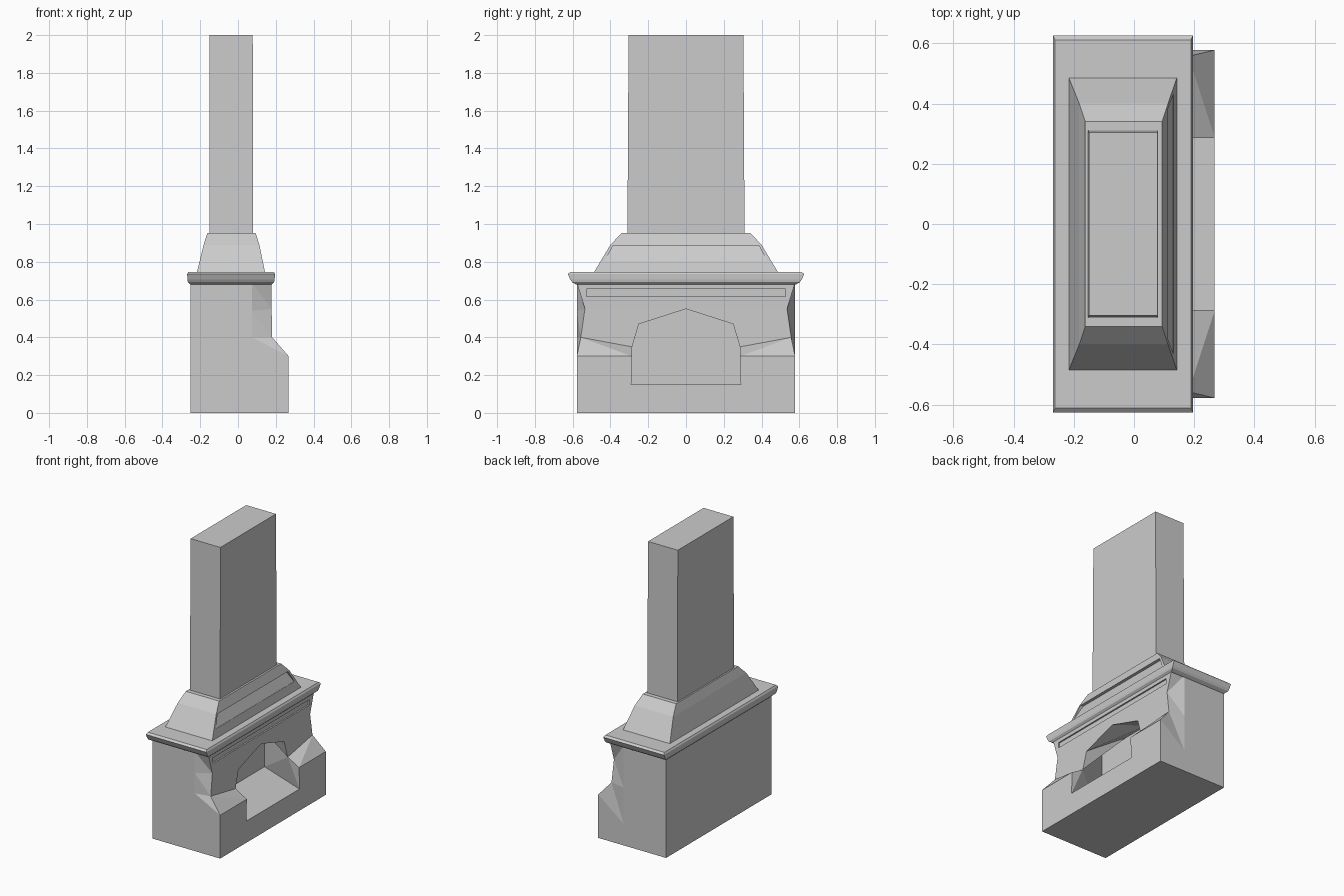
import bpy, bmesh

if "Cube" in bpy.data.objects:
    bpy.data.objects.remove(bpy.data.objects["Cube"])


def loft(name, rings):
    """Solid skinned through matching closed rings of points."""
    bm = bmesh.new()
    loops = [[bm.verts.new(p) for p in r] for r in rings]
    n = len(loops[0])
    for a, b in zip(loops, loops[1:]):
        for i in range(n):
            j = (i + 1) % n
            bm.faces.new((a[i], a[j], b[j], b[i]))
    bm.faces.new(loops[0])
    bm.faces.new(loops[-1])
    bmesh.ops.recalc_face_normals(bm, faces=bm.faces)
    # split bent quads so every facet is flat
    bmesh.ops.connect_verts_nonplanar(bm, angle_limit=0.01, faces=bm.faces)
    me = bpy.data.meshes.new(name)
    bm.to_mesh(me)
    bm.free()
    ob = bpy.data.objects.new(name, me)
    bpy.context.collection.objects.link(ob)
    return ob


def rect(x0, x1, y, z):
    return [(x0, -y, z), (x1, -y, z), (x1, y, z), (x0, y, z)]


def cut(ob, cutter):
    cutter.hide_render = True
    m = ob.modifiers.new("cut", 'BOOLEAN')
    m.operation = 'DIFFERENCE'
    m.solver = 'EXACT'
    m.object = cutter
    bpy.context.view_layer.objects.active = ob
    bpy.ops.object.modifier_apply(modifier=m.name)
    bpy.data.objects.remove(cutter)


# Surround: plan outline changes with height, pinched at the front corners
def plan(xf, yf, z, zi, zs):
    half = [(-.255, .578, z), (.07, .578, zs), (xf, yf, z), (xf, .288, zi)]
    return half + [(x, -y, h) for x, y, h in reversed(half)]


surround = loft("surround", [
    plan(.265, .578, 0, 0, 0),
    plan(.265, .578, .30, .30, .15),
    plan(.178, .557, .40, .35, .40),
    plan(.175, .535, .55, .55, .54),
    plan(.175, .578, .69, .69, .69)])

# Firebox: arched opening that widens towards the back
arch = [(.29, .15, .265), (.285, .35, .18), (.25, .47, .176), (0, .55, .176)]
back = [(.436, .15), (.436, .65), (.2, .65), (0, .65)]


def mirrored(pts):
    return pts + [(x, -y, z) for x, y, z in reversed(pts[:-1])]


cut(surround, loft("firebox_cutter", [
    mirrored([(.4, y, z) for y, z, x in arch]),
    mirrored([(x, y, z) for y, z, x in arch]),
    mirrored([(-.105, y, z) for y, z in back])]))

# Groove under the shelf
cut(surround, loft("groove_cutter", [rect(.165, .3, .527, .617),
                                     rect(.165, .3, .527, .655)]))

# Mantel shelf with moulded edge
shelf = [(.68, -.255, .175, .582), (.692, -.268, .188, .603),
         (.705, -.271, .191, .612), (.735, -.272, .193, .626),
         (.747, -.265, .186, .612)]
loft("mantel_shelf", [rect(a, b, y, z) for z, a, b, y in shelf])

# Tapered hood with an undercut panel on the front
hood = loft("hood", [rect(-.22, .14, .487, .745), rect(-.185, .11, .40, .89),
                     rect(-.165, .09, .34, .953)])
cut(hood, loft("panel_cutter", [
    [(x, y, z) for x, z, w in
     ((.2, .887, .385), (.09, .887, .385), (.126, .805, .43), (.2, .805, .43))
     for y in (s * w,)] for s in (-1, 1)]))

# Chimney shaft
loft("chimney", [rect(-.155, .077, .31, .95), rect(-.153, .075, .304, 2)])

# Centre on the origin
for ob in bpy.context.collection.objects:
    ob.location.x += .003
